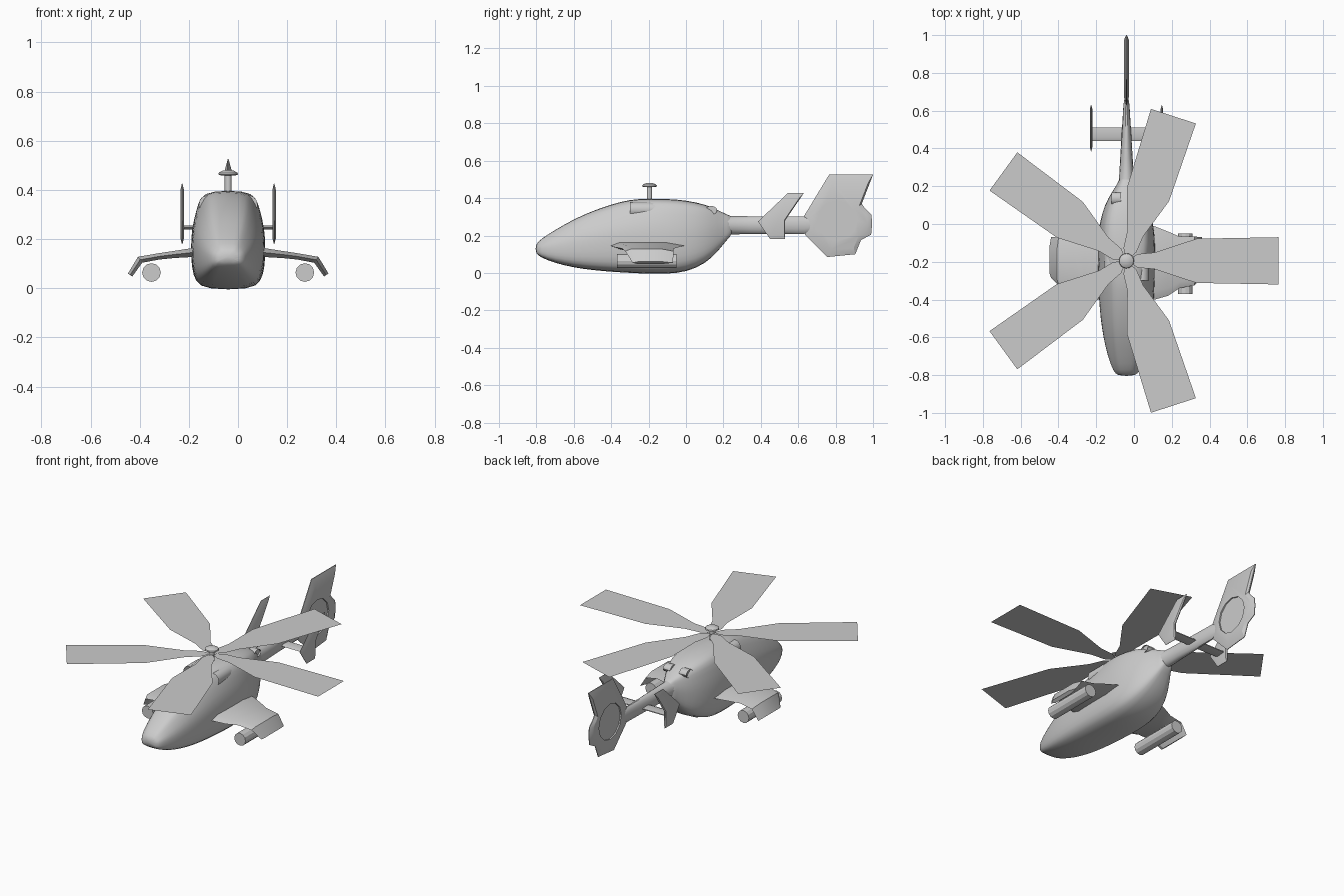
import bpy, bmesh, math
from mathutils import Vector

if "Cube" in bpy.data.objects:
    bpy.data.objects.remove(bpy.data.objects["Cube"])

CX = -0.04          # centre line of the aircraft
RY = -0.195         # rotor mast position


def finish(name, bm, smooth=None, mirror=False):
    bmesh.ops.recalc_face_normals(bm, faces=bm.faces)
    me = bpy.data.meshes.new(name)
    bm.to_mesh(me)
    bm.free()
    ob = bpy.data.objects.new(name, me)
    bpy.context.collection.objects.link(ob)
    ob.location.x = CX
    if mirror:
        ob.modifiers.new("mirror", 'MIRROR')
    if smooth:
        bpy.ops.object.select_all(action='DESELECT')
        ob.select_set(True)
        bpy.context.view_layer.objects.active = ob
        bpy.ops.object.shade_smooth_by_angle(angle=math.radians(smooth))
    return ob


def loft(rings):
    """Skin closed rings of points, capped at both ends."""
    bm = bmesh.new()
    rows = [[bm.verts.new(p) for p in r] for r in rings]
    n = len(rows[0])
    for a, b in zip(rows, rows[1:]):
        for i in range(n):
            j = (i + 1) % n
            bm.faces.new((a[i], a[j], b[j], b[i]))
    first = bm.faces.new(rows[0])
    bm.faces.new(rows[-1])
    return bm, first


def ellipse(y, cx, cz, rx, rz, n=14):
    return [(cx + rx * math.cos(2 * math.pi * i / n), y,
             cz + rz * math.sin(2 * math.pi * i / n)) for i in range(n)]


def side_disc(x, y, z, ry, rz, n=12):
    return [(x, y + ry * math.cos(math.tau * i / n), z + rz * math.sin(math.tau * i / n))
            for i in range(n)]


def turned(profile, n=16):
    """Rings of (radius, z) around the rotor axis."""
    return loft([[(r * math.cos(math.tau * i / n), RY + r * math.sin(math.tau * i / n), z)
                  for i in range(n)] for r, z in profile])[0]


def plate(outline, x, t, shrink):
    """Thin side-on plate whose rim tapers to a blunt edge."""
    c = sum((Vector(p) for p in outline), Vector((0, 0))) / len(outline)
    def ring(dx, s):
        return [(x + dx, c.x + (p[0] - c.x) * s, c.y + (p[1] - c.y) * s) for p in outline]
    return loft([ring(-t, shrink), ring(-t * .15, 1), ring(t * .15, 1), ring(t, shrink)])[0]


# Fuselage: y, half width, bottom, top, shoulder width (0 cabin, 1 engine bay)
stations = [(-.805, .046, .108, .148, 0), (-.78, .07, .083, .18, 0), (-.7, .1, .052, .23, 0),
            (-.6, .123, .028, .288, 0), (-.5, .138, .014, .332, 0), (-.4, .146, .005, .367, 0),
            (-.3, .15, -.001, .394, 0), (-.2, .152, -.006, .398, .5), (-.1, .152, -.006, .397, 1),
            (0, .145, .003, .389, 1), (.1, .117, .046, .368, 1), (.17, .077, .112, .338, .7),
            (.22, .043, .18, .31, .3), (.25, .036, .203, .305, 0)]
lower = [(.62, 0), (.88, .08), (.98, .22), (1, .42)]
cabin = [(.97, .62), (.79, .79), (.58, .94), (.38, 1)]
bay = [(.98, .62), (.87, .8), (.77, .94), (.5, 1)]
rings = []
for y, w, b, t, k in stations:
    half = lower + [(p[0] + (q[0] - p[0]) * k, p[1] + (q[1] - p[1]) * k) for p, q in zip(cabin, bay)]
    rings.append([(fx * w, y, b + fz * (t - b))
                  for fx, fz in half + [(-x, z) for x, z in reversed(half)]])
body = finish("fuselage", loft(rings)[0], 60)
sub = body.modifiers.new("subdivision", 'SUBSURF')
sub.levels = sub.render_levels = 1

# Tail boom
bm, _ = loft([ellipse(y, 0, .255, rx, rz) for y, rx, rz in
              [(.17, .06, .065), (.23, .04, .05), (.35, .033, .049), (.63, .016, .047), (.68, .008, .03)]])
finish("tail_boom", bm, 40)

# Engine intakes, blending back into the fuselage shoulders
bm, front = loft([ellipse(y, cx, cz, rx, rz, 12) for y, cx, cz, rx, rz in
                  [(-.3, .084, .338, .036, .04), (-.2, .084, .338, .036, .041),
                   (-.05, .07, .33, .034, .036)]])
bmesh.ops.inset_region(bm, faces=[front], thickness=.006)
bmesh.ops.translate(bm, verts=front.verts, vec=(0, .06, 0))
finish("engine_intake", bm, 40, True)

# Exhaust outlets
bm, end = loft([side_disc(x, .135, .335, .032, .023) for x in (.079, .03)])
bmesh.ops.inset_region(bm, faces=[end], thickness=.005)
bmesh.ops.translate(bm, verts=end.verts, vec=(-.01, 0, 0))
finish("exhaust", bm, 40, True)

# Stub wings with drooped tips: top x, top z, bottom x, bottom z, front y, back y
wing = [(.1, .168, .1, .125, -.41, -.01), (.15, .163, .15, .127, -.4, -.012),
        (.22, .152, .22, .123, -.38, -.04), (.28, .143, .28, .117, -.34, -.066),
        (.367, .128, .35, .104, -.325, -.066), (.408, .06, .39, .048, -.285, -.07)]
rings = []
for xt, zt, xb, zb, y0, y1 in wing:
    xm, zm, c = (xt + xb) / 2, (zt + zb) / 2, y1 - y0
    rings.append([(xm, y0, zm), (xt, y0 + .12 * c, zt), (xt, y1 - .25 * c, zt),
                  (xm, y1, zm), (xb, y1 - .25 * c, zb), (xb, y0 + .12 * c, zb)])
finish("stub_wing", loft(rings)[0], 25, True)

# Weapon pods under the wings
bm, _ = loft([ellipse(y, .312, .064, .038, .038, 12) for y in (-.37, -.05)])
finish("wing_pod", bm, None, True)

# Horizontal stabiliser and its end plates
bm, _ = loft([[(x, .44, .247), (x, .46, .255), (x, .51, .25), (x, .51, .245), (x, .46, .24)]
              for x in (-.185, .185)])
finish("stabiliser", bm, 40)
bm = plate([(.385, .275), (.545, .427), (.63, .427), (.53, .28), (.53, .18), (.45, .18)],
           .187, .007, .8)
finish("end_plate", bm, 30, True)

# Vertical fin with a cut-out for the tail fan
bm = plate([(.63, .302), (.68, .385), (.765, .525), (1.0, .525), (.94, .37), (.957, .345),
            (.992, .31), (.995, .26), (.99, .205), (.935, .175), (.905, .1), (.755, .085),
            (.635, .205)], 0, .013, .82)
fin = finish("tail_fin", bm, 25)
cutter = finish("fan_cutter", loft([side_disc(x, .807, .28, .108, .108) for x in (-.1, .1)])[0])
cutter.hide_render = True
cutter.hide_set(True)
cut = fin.modifiers.new("fan_hole", 'BOOLEAN')
cut.operation, cut.object, cut.solver = 'DIFFERENCE', cutter, 'EXACT'
finish("tail_fan", loft([side_disc(x, .807, .28, .109, .109) for x in (-.005, .005)])[0])

# Rotor mast and domed hub
finish("rotor_mast", turned([(.014, .37), (.014, .465)], 10), 40)
finish("rotor_hub", turned([(.03, .459), (.04, .463), (.038, .47), (.024, .478), (.008, .481)]), 40)

# Five thin flat rotor blades
outline = [(.02, .012), (.06, .036), (.15, .044), (.37, .117), (.805, .125)]
for k in range(5):
    bm = bmesh.new()
    pts = outline + [(r, -w) for r, w in reversed(outline)]
    bm.faces.new([bm.verts.new((r, w, 0)) for r, w in pts])
    blade = finish("rotor_blade_%d" % (k + 1), bm)
    if blade.data.polygons[0].normal.z < 0:
        blade.data.flip_normals()
    blade.location = (CX, RY, .438)
    blade.rotation_euler.z = math.tau * k / 5
